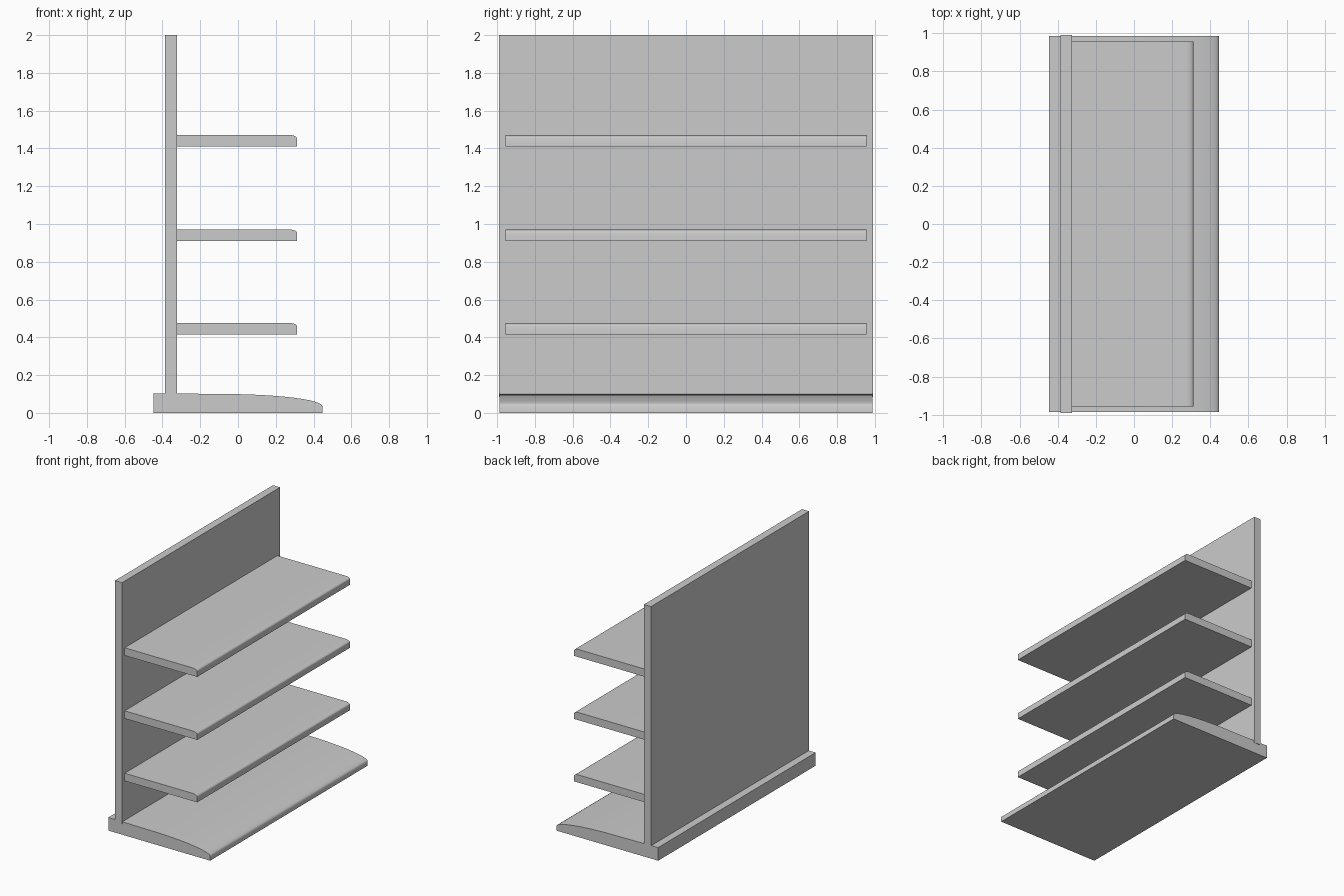
import bpy, bmesh, math

if "Cube" in bpy.data.objects:
    bpy.data.objects.remove(bpy.data.objects["Cube"])


def extrude_profile(name, points, half_width):
    """Solid made by sweeping an x-z profile along y."""
    bm = bmesh.new()
    face = bm.faces.new([bm.verts.new((x, -half_width, z)) for x, z in points])
    swept = bmesh.ops.extrude_face_region(bm, geom=[face])["geom"]
    verts = [g for g in swept if isinstance(g, bmesh.types.BMVert)]
    bmesh.ops.translate(bm, verts=verts, vec=(0, 2 * half_width, 0))
    bmesh.ops.recalc_face_normals(bm, faces=bm.faces)
    mesh = bpy.data.meshes.new(name)
    bm.to_mesh(mesh)
    bm.free()
    obj = bpy.data.objects.new(name, mesh)
    bpy.context.collection.objects.link(obj)
    bpy.ops.object.select_all(action="DESELECT")
    obj.select_set(True)
    bpy.context.view_layer.objects.active = obj
    bpy.ops.object.shade_smooth_by_angle(angle=math.radians(35))
    return obj


# Base plinth: flat at the back, sloping down in a curve to the front lip
base = [(-0.447, 0.0), (0.447, 0.0), (0.447, 0.035)]
for i in range(1, 13):
    a = math.pi / 2 * i / 12
    base.append((-0.09 + 0.537 * math.cos(a), 0.035 + 0.065 * math.sin(a)))
base += [(-0.447, 0.104)]
extrude_profile("base", base, 0.987)

# Upright back panel, let into the base
extrude_profile("back_panel", [(-0.386, 0.085), (-0.324, 0.085),
                               (-0.324, 2.0), (-0.386, 2.0)], 0.99)

# Three shelves with a softened top front edge
for n, z in enumerate((0.415, 0.91, 1.41), 1):
    shelf = [(-0.33, z), (0.312, z), (0.312, z + 0.044)]
    for i in range(1, 6):
        a = math.pi / 2 * i / 5
        shelf.append((0.272 + 0.04 * math.cos(a), z + 0.044 + 0.017 * math.sin(a)))
    shelf.append((-0.33, z + 0.061))
    extrude_profile(f"shelf_{n}", shelf, 0.957)
